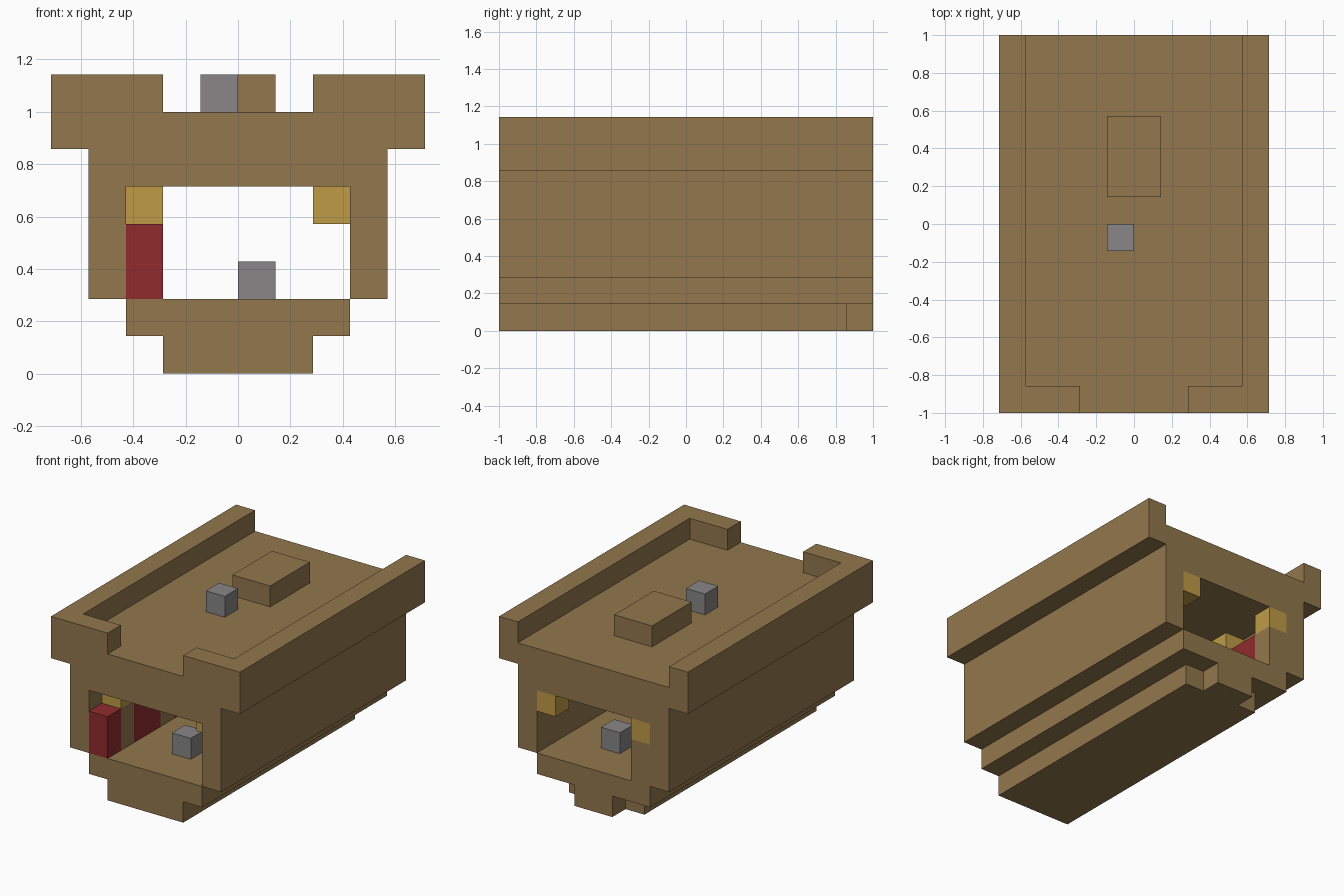
import bpy
import bmesh
from mathutils import Vector

U = 1 / 7  # one block

cube = bpy.data.objects.get("Cube")
if cube:
    bpy.data.objects.remove(cube, do_unlink=True)


def material(name, rgb):
    mat = bpy.data.materials.new(name)
    mat.use_nodes = True
    mat.diffuse_color = (*rgb, 1)
    mat.node_tree.nodes["Principled BSDF"].inputs["Base Color"].default_value = (*rgb, 1)
    return mat


BROWN = material("brown", (0.287, 0.184, 0.074))
GOLD = material("gold", (0.515, 0.328, 0.061))
RED = material("red", (0.279, 0.024, 0.027))
GREY = material("grey", (0.246, 0.238, 0.238))


def prism(name, points, push, mat):
    """Extrude a flat outline, given in blocks, along the push vector."""
    bm = bmesh.new()
    face = bm.faces.new([bm.verts.new(Vector(p) * U) for p in points])
    ext = bmesh.ops.extrude_face_region(bm, geom=[face], use_keep_orig=True)
    moved = [v for v in ext["geom"] if isinstance(v, bmesh.types.BMVert)]
    bmesh.ops.translate(bm, verts=moved, vec=Vector(push) * U)
    bmesh.ops.recalc_face_normals(bm, faces=bm.faces)
    mesh = bpy.data.meshes.new(name)
    bm.to_mesh(mesh)
    bm.free()
    mesh.materials.append(mat)
    obj = bpy.data.objects.new(name, mesh)
    bpy.context.collection.objects.link(obj)
    return obj


def box(name, x, y, z, mat):
    outline = [(x[0], y[0], z[0]), (x[1], y[0], z[0]), (x[1], y[1], z[0]), (x[0], y[1], z[0])]
    return prism(name, outline, (0, 0, z[1] - z[0]), mat)


def mirrored(half):
    """Complete a half outline across the x = 0 plane."""
    return half + [(-a, b) for a, b in reversed(half)]


# Upper shell: side walls, roof deck and raised rails in one section
shell = mirrored([(3, 5), (3, 2), (4, 2), (4, 6), (5, 6), (5, 8), (4, 8), (4, 7)])
prism("upper_shell", [(x, -7, z) for x, z in shell], (0, 14, 0), BROWN)

# Lower hull: floor slab and keel with a narrowed stern
box("floor", (-3, 3), (-7, 7), (1, 2), BROWN)
keel = mirrored([(2, -7), (2, 6), (1, 6), (1, 7)])
prism("keel", [(x, y, 0) for x, y in keel], (0, 0, 1), BROWN)

# Front rail returns
for side, x in (("right", (-4, -2)), ("left", (2, 4))):
    box(f"front_rail_{side}", x, (-7, -6), (7, 8), BROWN)

# Deck fittings
box("deck_hatch", (-1, 1), (1, 4), (7, 8), BROWN)
box("deck_block", (-1, 0), (-1, 0), (7, 8), GREY)

# Cabin bays: partition posts with lamps above, opposite lamps
for i, y in enumerate(range(-6, 7, 3)):
    box(f"partition_{i}", (-3, -2), (y, y + 1), (2, 4), BROWN)
    box(f"lamp_right_{i}", (-3, -2), (y, y + 1), (4, 5), GOLD)
    box(f"lamp_left_{i}", (2, 3), (y, y + 1), (4, 5), GOLD)

# Red bunks between partitions, with a grey stool beside each
box("front_bunk", (-3, -2), (-7, -6), (2, 4), RED)
for i, y in enumerate(range(-5, 5, 3)):
    box(f"bunk_{i}", (-3, -2), (y, y + 2), (2, 4), RED)
    box(f"stool_{i}", (0, 1), (y, y + 1), (2, 3), GREY)
